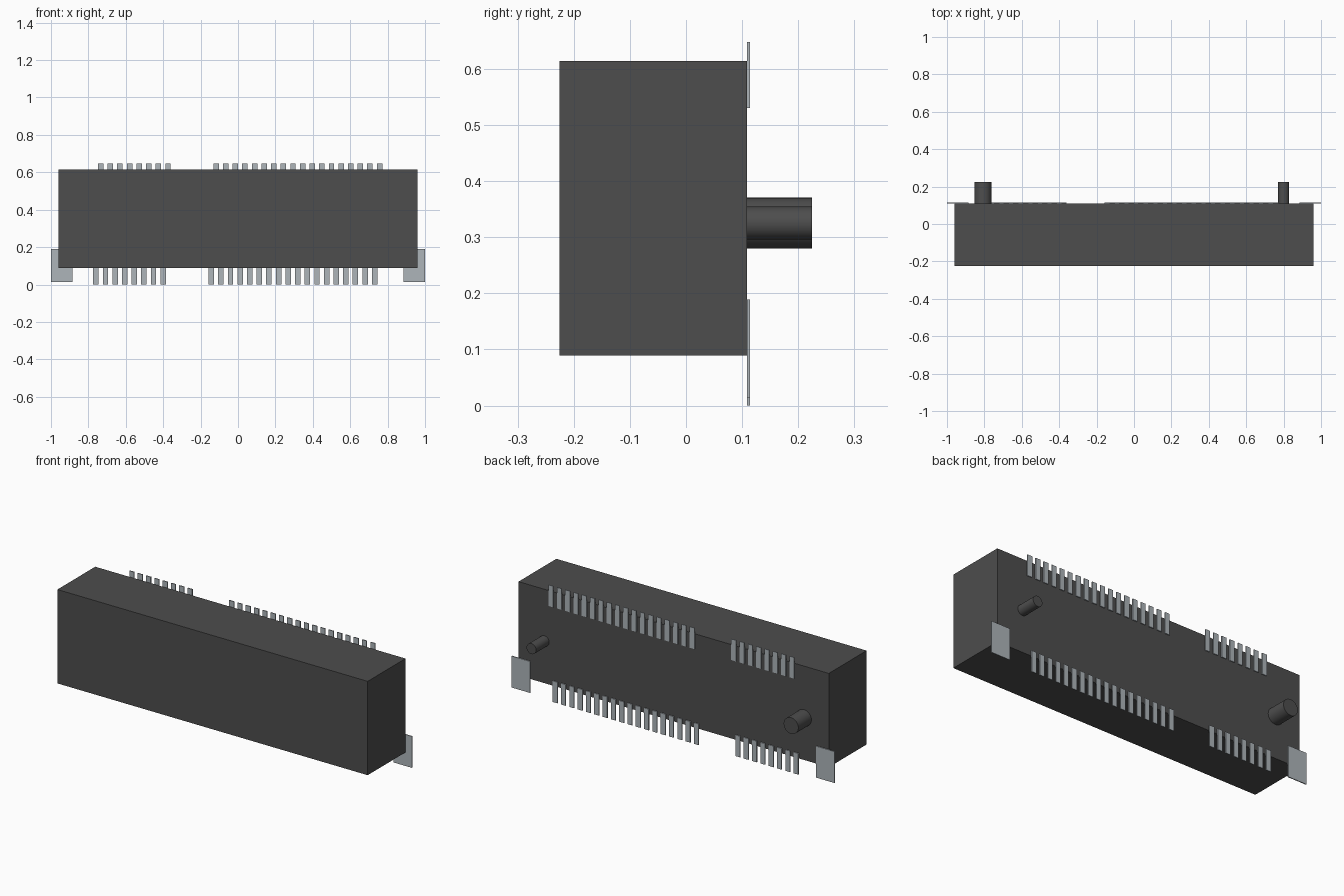
import bpy
import math

cube = bpy.data.objects.get("Cube")
if cube:
    bpy.data.objects.remove(cube, do_unlink=True)


def material(name, rgb, rough, metal=0.0):
    m = bpy.data.materials.new(name)
    m.use_nodes = True
    m.diffuse_color = (*rgb, 1)
    bsdf = m.node_tree.nodes["Principled BSDF"]
    bsdf.inputs["Base Color"].default_value = (*rgb, 1)
    bsdf.inputs["Roughness"].default_value = rough
    bsdf.inputs["Metallic"].default_value = metal
    return m


PLASTIC = material("dark_grey_plastic", (0.075, 0.075, 0.075), 0.6)
METAL = material("pale_grey_metal", (0.42, 0.46, 0.49), 0.5)

FRONT, BACK = -0.225, 0.109        # housing depth
PLATE_BACK = 0.114                 # rear surface of contacts and tabs
PEG_END = 0.2245


def box(name, x, y, z, mat):
    """Box from (min, max) ranges on each axis."""
    bpy.ops.mesh.primitive_cube_add(size=1, location=[sum(r) / 2 for r in (x, y, z)])
    ob = bpy.context.object
    ob.name = name
    ob.scale = [r[1] - r[0] for r in (x, y, z)]
    bpy.ops.object.transform_apply(location=False, rotation=False, scale=True)
    ob.data.materials.append(mat)
    return ob


def peg(name, x, z, radius):
    """Round locating peg pointing backwards from the housing."""
    start = BACK - 0.005
    bpy.ops.mesh.primitive_cylinder_add(
        vertices=32, radius=radius, depth=PEG_END - start,
        location=(x, (start + PEG_END) / 2, z), rotation=(math.pi / 2, 0, 0))
    ob = bpy.context.object
    ob.name = name
    ob.data.materials.append(PLASTIC)
    bpy.ops.object.shade_smooth_by_angle(angle=math.radians(40))


def contact_row(name, first_x, count, z):
    """Row of flat contacts at an even pitch."""
    pitch, width = 0.0514, 0.029
    ob = box(name, (first_x - width / 2, first_x + width / 2),
             (BACK, PLATE_BACK), z, METAL)
    arr = ob.modifiers.new("Pitch", "ARRAY")
    arr.count = count
    arr.use_relative_offset = False
    arr.use_constant_offset = True
    arr.constant_offset_displace = (pitch, 0, 0)


# Housing
box("housing", (-0.96, 0.96), (FRONT, BACK), (0.089, 0.614), PLASTIC)

# Locating pegs, a thick one and a thin one
peg("thick_peg", -0.807, 0.325, 0.0455)
peg("thin_peg", 0.80, 0.325, 0.0295)

# Contact rows, the lower ones shifted by half a pitch
UPPER, LOWER = (0.53, 0.648), (0.0, 0.118)
contact_row("upper_short_contact_row", -0.734, 8, UPPER)
contact_row("upper_long_contact_row", -0.117, 18, UPPER)
contact_row("lower_short_contact_row", -0.760, 8, LOWER)
contact_row("lower_long_contact_row", -0.143, 18, LOWER)

# Mounting tabs at the lower corners
for side, s in (("left", 1), ("right", -1)):
    box(side + "_mounting_tab", sorted((s * 0.885, s * 1.0)),
        (BACK, PLATE_BACK), (0.013, 0.189), METAL)
